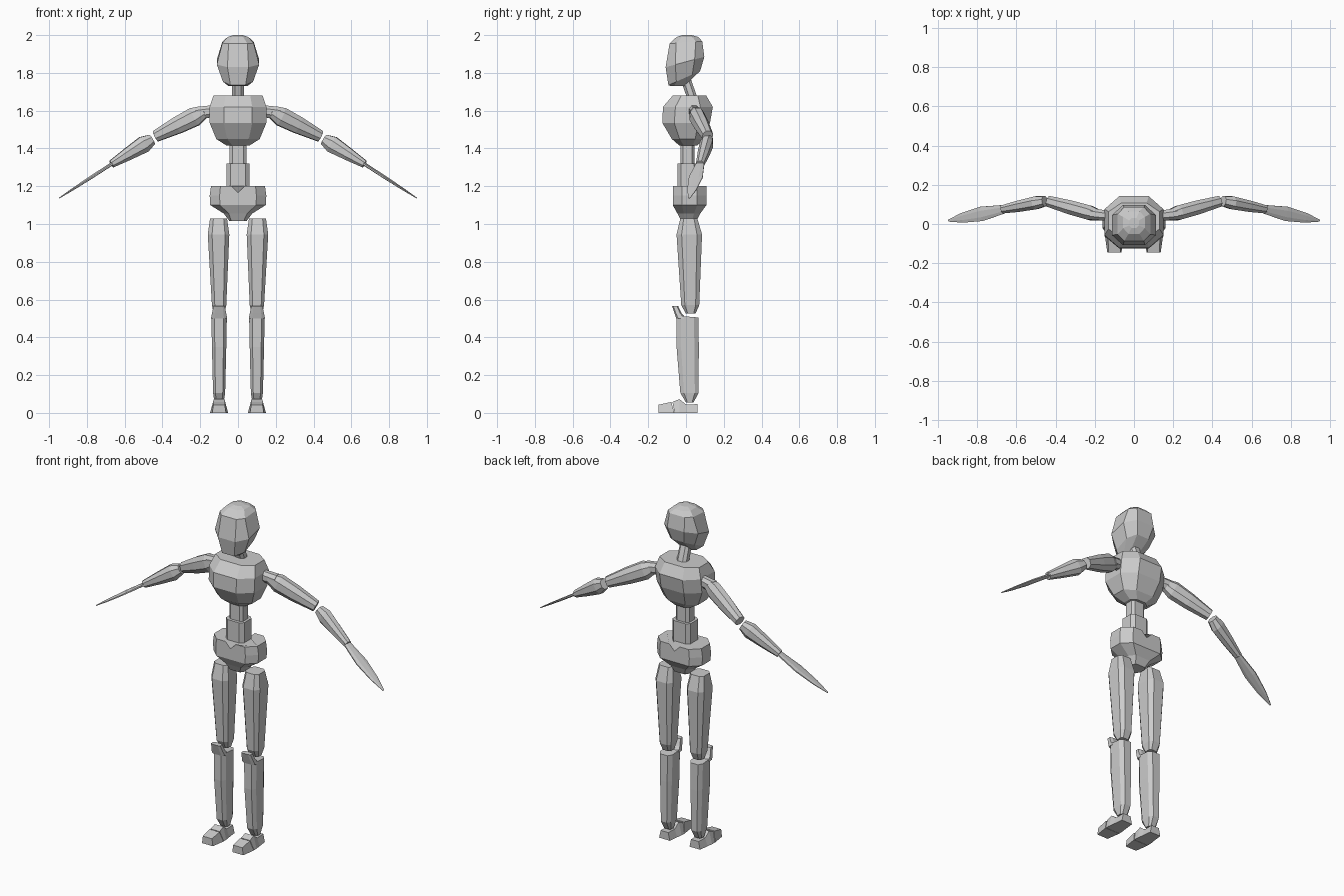
import bpy, bmesh
from mathutils import Vector as V

if "Cube" in bpy.data.objects:
    bpy.data.objects.remove(bpy.data.objects["Cube"])

X, Y, Z = V((1, 0, 0)), V((0, 1, 0)), V((0, 0, 1))


def section(c, u, v, a, b, k=0.5):
    """Chamfered rectangle; k is the share of each half side kept flat."""
    pts = [(k, -1), (1, -k), (1, k), (k, 1), (-k, 1), (-1, k), (-1, -k), (-k, -1)]
    return [V(c) + u * (a * p) + v * (b * q) for p, q in pts]


def level(z, w, y0, y1, k=0.5, rise=0, x=0):
    """Horizontal section from y0 to y1; its back edge is lifted by rise."""
    ring = section((x, (y0 + y1) / 2, z), X, Y, w, (y1 - y0) / 2, k)
    for p in ring:
        p.z += rise * (p.y - y0) / (y1 - y0)
    return ring


def loft(name, rings, sides=(1,)):
    for s in sides:
        bm = bmesh.new()
        rows = [[bm.verts.new((p.x * s, p.y, p.z)) for p in r] for r in rings]
        n = len(rows[0])
        for lo, hi in zip(rows, rows[1:]):
            for i in range(n):
                j = (i + 1) % n
                bm.faces.new((lo[i], lo[j], hi[j], hi[i]))
        bm.faces.new(rows[0])
        bm.faces.new(rows[-1])
        bmesh.ops.recalc_face_normals(bm, faces=bm.faces)
        me = bpy.data.meshes.new(name)
        bm.to_mesh(me)
        bm.free()
        label = name if len(sides) == 1 else name + ("_left" if s > 0 else "_right")
        bpy.context.collection.objects.link(bpy.data.objects.new(label, me))


def limb(name, start, end, stations):
    """Arm segment: stations of (position along, horizontal half, vertical half)."""
    a, b = V(start), V(end)
    d = (b - a).normalized()
    u = d.cross(Z).normalized()
    v = u.cross(d)
    loft(name, [section(a.lerp(b, t), u, v, p, q, 0.45) for t, p, q in stations], (1, -1))


# Head and neck
loft("head", [
    level(1.73, .05, -.08, -.01),
    level(1.735, .08, -.093, .075, .5, .075),
    level(1.83, .112, -.108, .097, .5, .055),
    level(1.955, .083, -.087, .086, .6, .012),
    level(1.99, .055, -.05, .065),
    level(2.0, .025, -.02, .03)])
loft("neck", [level(1.64, .032, .015, .07), level(1.77, .03, -.03, .025)])

# Chest and abdomen
loft("chest", [
    level(1.415, .06, -.035, .06),
    level(1.45, .115, -.075, .09),
    level(1.535, .15, -.125, .127),
    level(1.62, .15, -.122, .142),
    level(1.68, .13, -.07, .107)])
loft("upper_abdomen", [level(1.30, .045, -.028, .045, .65), level(1.43, .045, -.028, .045, .65)])
loft("lower_abdomen", [level(1.14, .06, -.045, .06, .65), level(1.32, .06, -.045, .06, .65)])


# Pelvis with a notch at the middle of the top edge
def hip_ring(z, w, y0, y1, dip=0):
    m, h = (y0 + y1) / 2, (y1 - y0) / 2
    half = [(.035, -h), (w * .65, -h), (w, -h * .45), (w, h * .45), (w * .65, h), (.035, h)]
    pts = [(0, -h)] + half + [(0, h)] + [(-p, q) for p, q in reversed(half)]
    return [V((p, m + q, z - (dip if p == 0 else 0))) for p, q in pts]


loft("pelvis", [
    hip_ring(1.015, .045, -.025, .055),
    hip_ring(1.055, .075, -.045, .075),
    hip_ring(1.10, .147, -.07, .108),
    hip_ring(1.15, .15, -.07, .108),
    hip_ring(1.20, .143, -.07, .108, .035)])

# Legs
LX, BOTH = .1, (1, -1)
loft("thigh", [
    level(.525, .028, 0, .05, .6, 0, LX),
    level(.57, .038, -.025, .07, .6, 0, LX),
    level(.945, .057, -.05, .085, .6, 0, LX + .003),
    level(1.03, .045, -.03, .06, .6, 0, LX + .003)], BOTH)
loft("shin", [
    level(.055, .024, 0, .04, .6, 0, LX),
    level(.105, .032, -.03, .066, .6, 0, LX),
    level(.35, .038, -.05, .068, .6, 0, LX),
    level(.515, .041, -.05, .065, .6, -.01, LX)], BOTH)
loft("kneecap", [
    level(.50, .043, -.052, 0, .6, 0, LX),
    level(.53, .037, -.062, -.025, .6, 0, LX),
    level(.567, .03, -.074, -.042, .6, 0, LX)], BOTH)


# Feet: trapezoid sections running back to front
def sole(y, wide, top, z, lean=0):
    return [V((LX + s * w, y + e, h)) for s, w, h, e in
            ((-1, wide, 0, 0), (1, wide, 0, 0), (1, top, z, lean), (-1, top, z, lean))]


loft("foot", [sole(.06, .035, .025, .046), sole(0, .042, .026, .045),
              sole(-.035, .047, .028, .073), sole(-.06, .048, .03, .058, -.012)], BOTH)
loft("toes", [sole(-.062, .048, .032, .058, -.016), sole(-.145, .036, .03, .043)], BOTH)

# Arms
limb("shoulder", (.12, .04, 1.60), (.22, .052, 1.585), [(0, .025, .03), (1, .03, .035)])
limb("upper_arm", (.175, .043, 1.595), (.435, .115, 1.465),
     [(0, .025, .03), (.2, .037, .05), (.55, .036, .045), (1, .028, .03)])
limb("forearm", (.455, .117, 1.448), (.67, .075, 1.317),
     [(0, .026, .028), (.2, .033, .044), (.6, .029, .033), (1, .021, .02)])
limb("hand", (.665, .075, 1.32), (.947, .017, 1.137),
     [(0, .022, .008), (.4, .037, .007), (.75, .025, .005), (1, .005, .002)])
